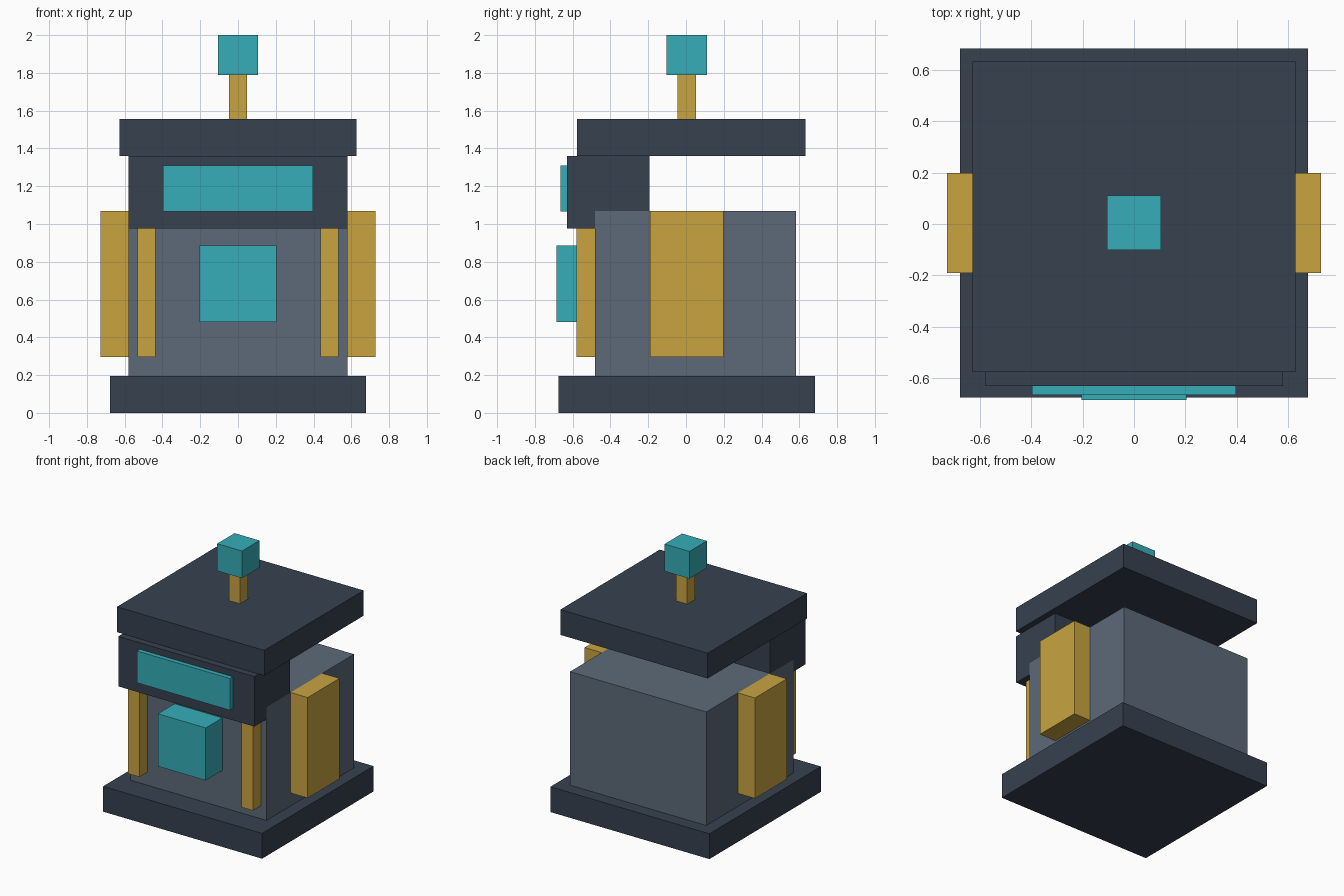
import bpy

# Remove the default cube
default = bpy.data.objects.get("Cube")
if default:
    bpy.data.objects.remove(default, do_unlink=True)


def linear(c):
    c /= 255
    return c / 12.92 if c <= 0.04045 else ((c + 0.055) / 1.055) ** 2.4


def material(name, r, g, b):
    colour = (linear(r), linear(g), linear(b), 1)
    mat = bpy.data.materials.new(name)
    mat.use_nodes = True
    mat.diffuse_color = colour
    mat.node_tree.nodes["Principled BSDF"].inputs["Base Color"].default_value = colour
    return mat


dark = material("dark_slate", 54, 65, 79)
grey = material("grey_slate", 93, 106, 121)
gold = material("gold", 200, 164, 64)
teal = material("teal", 54, 174, 184)


def box(name, mat, x, y, z):
    """Box spanning the given (low, high) range on each axis."""
    spans = (x, y, z)
    bpy.ops.mesh.primitive_cube_add(size=1, location=[(a + b) / 2 for a, b in spans])
    obj = bpy.context.object
    obj.name = name
    obj.scale = [b - a for a, b in spans]
    bpy.ops.object.transform_apply(location=False, rotation=False, scale=True)
    obj.data.materials.append(mat)
    return obj


def centred(half):
    return (-half, half)


# Main structure
box("base", dark, centred(0.678), (-0.675, 0.683), (0, 0.195))
box("body", grey, centred(0.581), (-0.482, 0.583), (0.195, 1.07))
box("front_canopy", dark, centred(0.58), (-0.63, -0.194), (0.975, 1.36))
box("roof", dark, centred(0.628), (-0.577, 0.633), (1.36, 1.555))

# Front panels
box("sign_panel", teal, centred(0.397), (-0.665, -0.63), (1.065, 1.31))
box("front_block", teal, centred(0.204), (-0.685, -0.48), (0.48, 0.885))

# Mirrored posts and side pillars
for side, sign in (("left", 1), ("right", -1)):
    box("front_post_" + side, gold, sorted((sign * 0.436, sign * 0.533)),
        (-0.579, -0.48), (0.295, 0.975))
    box("side_pillar_" + side, gold, sorted((sign * 0.58, sign * 0.727)),
        (-0.19, 0.198), (0.295, 1.07))

# Roof beacon
box("beacon_stem", gold, centred(0.047), (-0.044, 0.052), (1.555, 1.79))
box("beacon", teal, centred(0.106), (-0.102, 0.11), (1.79, 2))
